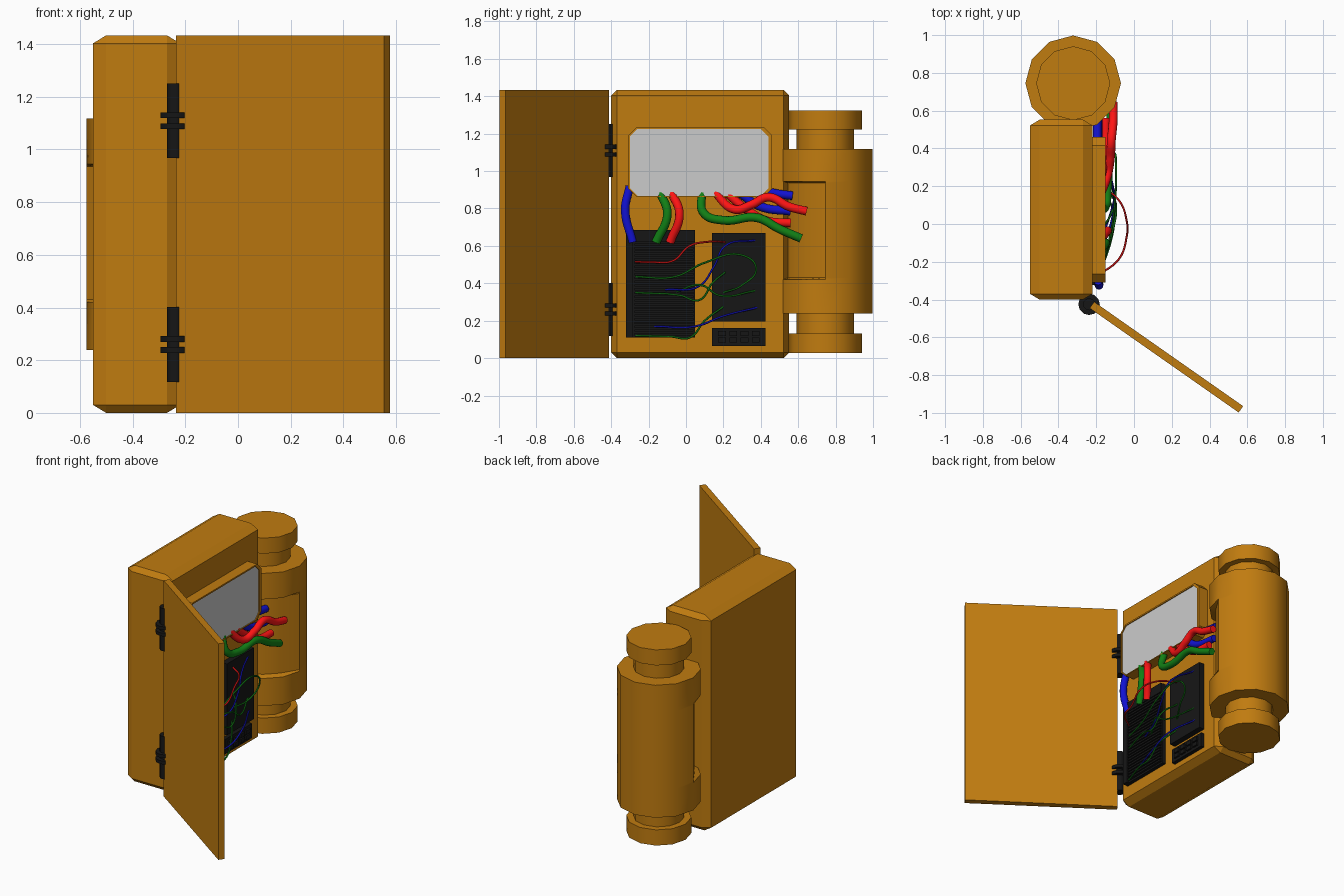
import bpy, bmesh
from math import cos, sin, pi, radians
from mathutils import Matrix, Vector

if "Cube" in bpy.data.objects:
    bpy.data.objects.remove(bpy.data.objects["Cube"])


def mat(name, r, g, b):
    m = bpy.data.materials.new(name)
    m.diffuse_color = (r, g, b, 1)
    m.use_nodes = True
    m.node_tree.nodes["Principled BSDF"].inputs["Base Color"].default_value = m.diffuse_color
    return m


ORANGE = mat("orange", .53, .2, .005)
BLACK = mat("black", .008, .008, .008)
RED = mat("red", 1, .007, .007)
GREEN = mat("green", .006, .22, .008)
BLUE = mat("blue", .006, .006, .65)
DARK_RED = mat("dark_red", .6, .006, .006)
DARK_GREEN = mat("dark_green", .005, .14, .006)
DARK_BLUE = mat("dark_blue", .005, .005, .42)


def smooth(ob, degrees):
    bpy.ops.object.select_all(action='DESELECT')
    ob.select_set(True)
    bpy.context.view_layer.objects.active = ob
    bpy.ops.object.shade_smooth_by_angle(angle=radians(degrees))


def finish(bm, name, material=None):
    bmesh.ops.recalc_face_normals(bm, faces=bm.faces)
    me = bpy.data.meshes.new(name)
    bm.to_mesh(me)
    bm.free()
    ob = bpy.data.objects.new(name, me)
    bpy.context.collection.objects.link(ob)
    if material:
        me.materials.append(material)
    return ob


def add_box(bm, lo, hi):
    lo, hi = Vector(lo), Vector(hi)
    m = Matrix.Translation((lo + hi) / 2) @ Matrix.Diagonal((*(hi - lo), 1))
    return bmesh.ops.create_cube(bm, size=1, matrix=m)


def box(name, lo, hi, material):
    bm = bmesh.new()
    add_box(bm, lo, hi)
    return finish(bm, name, material)


def lathe(name, rows, cx, cy, sides, material):
    """Stack rings; each row is (z, radius) or (z, radius, front-half radius)."""
    bm = bmesh.new()
    rings = []
    for row in rows:
        z, r, rf = row if len(row) == 3 else (*row, row[1])
        ring = []
        for i in range(sides):
            a = 2 * pi * i / sides
            k = rf if sin(a) < -1e-4 else r
            ring.append(bm.verts.new((cx + k * cos(a), cy + k * sin(a), z)))
        rings.append(ring)
    for a, b in zip(rings, rings[1:]):
        for i in range(sides):
            j = (i + 1) % sides
            bm.faces.new((a[i], a[j], b[j], b[i]))
    bm.faces.new(rings[0])
    bm.faces.new(rings[-1])
    ob = finish(bm, name, material)
    smooth(ob, 35)
    return ob


def octagon(y0, y1, z0, z1, c):
    return [(y0 + c, z0), (y1 - c, z0), (y1, z0 + c), (y1, z1 - c),
            (y1 - c, z1), (y0 + c, z1), (y0, z1 - c), (y0, z0 + c)]


def wire(name, pts, radius, material, res=4):
    cu = bpy.data.curves.new(name, 'CURVE')
    cu.dimensions = '3D'
    cu.bevel_depth = radius
    cu.bevel_resolution = res
    cu.resolution_u = 10
    cu.use_fill_caps = True
    sp = cu.splines.new('BEZIER')
    sp.bezier_points.add(len(pts) - 1)
    for bp, p in zip(sp.bezier_points, pts):
        bp.co = p
        bp.handle_left_type = bp.handle_right_type = 'AUTO'
    ob = bpy.data.objects.new(name, cu)
    bpy.context.collection.objects.link(ob)
    cu.materials.append(material)
    bpy.ops.object.select_all(action='DESELECT')
    ob.select_set(True)
    bpy.context.view_layer.objects.active = ob
    bpy.ops.object.convert(target='MESH')
    smooth(bpy.context.view_layer.objects.active, 65)


# cabinet: bevelled narrow, then stretched in x so the chamfer is wider that way
bm = bmesh.new()
add_box(bm, (-.1, -.4, 0), (.1, .552, 1.433))
bmesh.ops.bevel(bm, geom=bm.edges[:], offset=.03, segments=1, affect='EDGES', profile=.5)
bmesh.ops.transform(bm, verts=bm.verts, matrix=Matrix.Translation((-.385, 0, 0)) @ Matrix.Diagonal((1.65, 1, 1, 1)))
finish(bm, "cabinet", ORANGE)

# open door, swung about the hinge line
door = box("door", (0, -.041, 0), (.963, 0, 1.433), ORANGE)
door.matrix_world = Matrix.Translation((-.211, -.412, 0)) @ Matrix.Rotation(radians(-35), 4, 'Z')

# hinges: pin with two thin discs
for n, z in (("upper", .967), ("lower", .118)):
    r, d = .032, .057
    lathe(n + "_hinge", [(z, r), (z + .11, r), (z + .11, d), (z + .132, d), (z + .132, r),
                         (z + .152, r), (z + .152, d), (z + .174, d), (z + .174, r),
                         (z + .284, r)], -.238, -.425, 12, BLACK)

# side tank with necks, caps and a recess around its front half
R, F, N, C = .253, .215, .153, .196
lathe("side_tank", [(.027, C), (.131, C), (.131, N), (.238, N), (.238, R), (.42, R),
                    (.43, R, F), (.935, R, F), (.945, R), (1.117, R), (1.117, N),
                    (1.222, N), (1.222, C), (1.325, C)], -.322, .745, 12, ORANGE)

# screen frame with sunken grey panel
bm = bmesh.new()
outer = octagon(-.31, .46, .862, 1.235, .045)
inner = octagon(-.3, .44, .868, 1.225, .04)
loops = [[bm.verts.new((x, y, z)) for y, z in o]
         for x, o in ((-.23, outer), (-.15, outer), (-.15, inner), (-.165, inner))]
for a, b in zip(loops, loops[1:]):
    for i in range(8):
        j = (i + 1) % 8
        bm.faces.new((a[i], a[j], b[j], b[i]))
bm.faces.new(loops[0])
bm.faces.new(loops[-1])
finish(bm, "screen_frame", ORANGE)
bm = bmesh.new()
f = bm.faces.new([bm.verts.new((-.166, y, z)) for y, z in inner])
top = bmesh.ops.extrude_face_region(bm, geom=[f])["geom"]
bmesh.ops.translate(bm, verts=[v for v in top if isinstance(v, bmesh.types.BMVert)], vec=(.01, 0, 0))
finish(bm, "screen_panel")

# ribbed terminal block
bm = bmesh.new()
add_box(bm, (-.23, -.322, .11), (-.195, .048, .685))
for i in range(25):
    z = .122 + i * .02
    add_box(bm, (-.2, -.275, z), (-.18, .04, z + .012))
add_box(bm, (-.2, -.322, .11), (-.18, -.285, .685))
add_box(bm, (-.2, -.322, .62), (-.18, .048, .685))
finish(bm, "terminal_block", BLACK)

# plain block and button strip
box("relay_block", (-.23, .14, .195), (-.18, .425, .668), BLACK)
bm = bmesh.new()
add_box(bm, (-.23, .14, .065), (-.195, .425, .162))
for i in range(4):
    y = .172 + i * .06
    for z in (.083, .118):
        add_box(bm, (-.2, y, z), (-.183, y + .042, z + .026))
finish(bm, "button_strip", BLACK)

# thick cables (x, y, z)
cables = [
    (BLUE, [(-.19, -.3, .92), (-.185, -.325, .79), (-.19, -.285, .62)]),
    (GREEN, [(-.18, -.14, .89), (-.15, -.1, .77), (-.18, -.16, .62)]),
    (RED, [(-.18, -.08, .89), (-.14, -.035, .77), (-.18, -.085, .62)]),
    (GREEN, [(-.18, .085, .89), (-.15, .095, .775), (-.14, .2, .737), (-.13, .38, .75),
             (-.12, .5, .69), (-.125, .615, .64)]),
    (RED, [(-.18, .15, .89), (-.14, .26, .795), (-.125, .35, .82), (-.12, .44, .86),
           (-.11, .55, .81), (-.11, .645, .785)]),
    (RED, [(-.18, .22, .88), (-.16, .33, .79), (-.15, .43, .735), (-.15, .56, .722)]),
    (BLUE, [(-.19, .29, .88), (-.19, .4, .81), (-.19, .56, .785)]),
    (BLUE, [(-.195, .4, .9), (-.195, .48, .88), (-.195, .57, .868)]),
]
for i, (m, pts) in enumerate(cables):
    wire(f"cable_{i + 1}", pts, .023, m)

# thin wires (y, z), arching forward off the blocks
thin = [
    (DARK_RED, .15, [(-.27, .515), (-.18, .513), (-.07, .52), (.02, .6), (.12, .622), (.21, .62)]),
    (DARK_BLUE, .08, [(-.11, .365), (.07, .385), (.15, .49), (.21, .6), (.37, .63)]),
    (DARK_BLUE, .08, [(-.17, .17), (.05, .17), (.2, .225), (.38, .27)]),
    (DARK_GREEN, .09, [(-.27, .435), (-.06, .435), (.1, .51), (.3, .55), (.375, .48), (.3, .39), (.2, .35)]),
    (DARK_GREEN, .09, [(-.27, .35), (-.03, .335), (.07, .31), (.14, .4), (.21, .46)]),
    (DARK_GREEN, .08, [(-.05, .355), (.08, .39), (.18, .335), (.37, .36)]),
    (DARK_GREEN, .08, [(-.27, .12), (-.08, .115), (.02, .11), (.1, .2), (.2, .275)]),
]
for i, (m, bulge, yz) in enumerate(thin):
    n = len(yz) - 1
    pts = [(-.185 + bulge * sin(pi * k / n) ** .6 if 0 < k < n else -.185, y, z)
           for k, (y, z) in enumerate(yz)]
    wire(f"thin_wire_{i + 1}", pts, .0055, m, 2)
